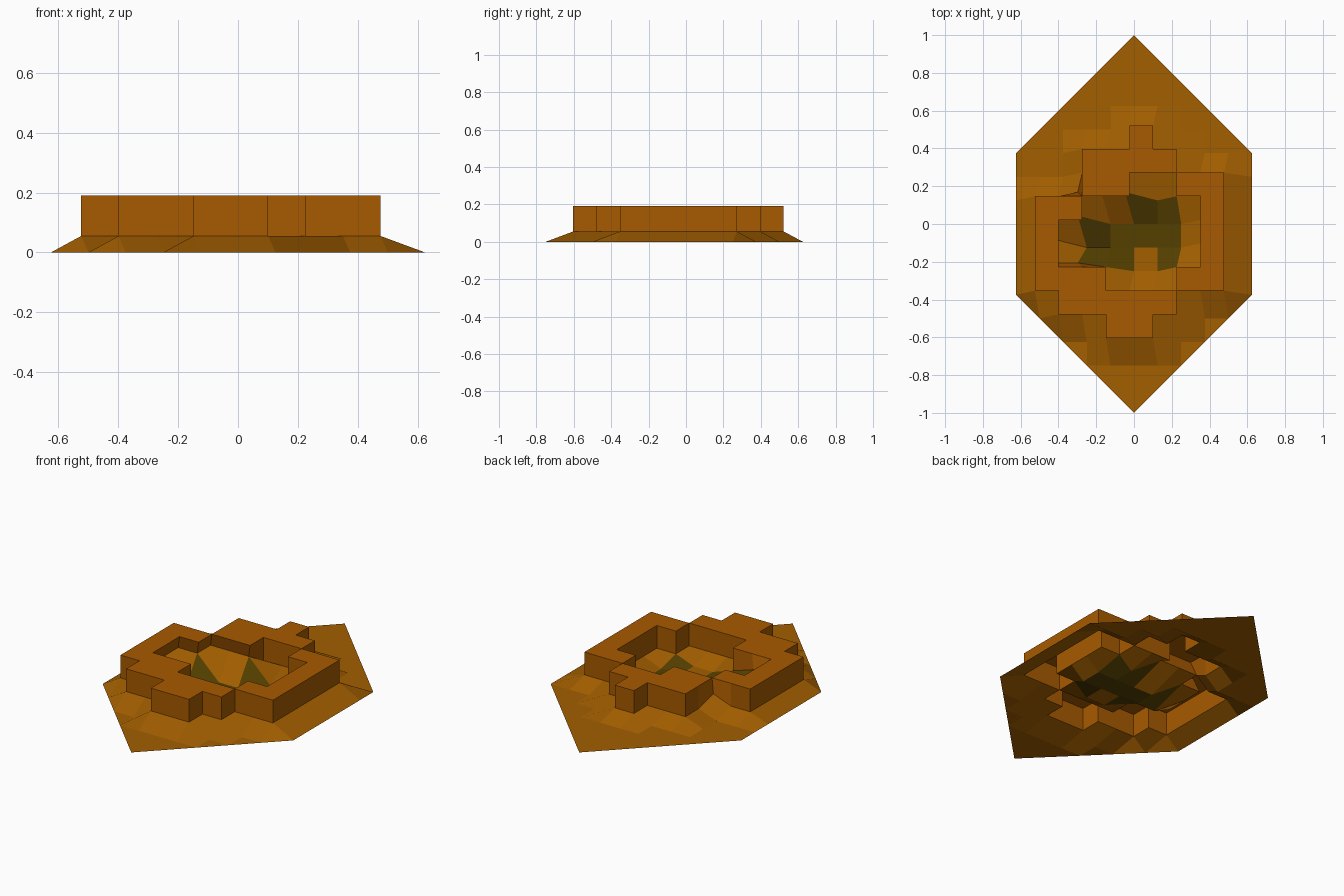
import bpy, bmesh

if "Cube" in bpy.data.objects:
    bpy.data.objects.remove(bpy.data.objects["Cube"])

S = 0.125                     # terrain cell size
RIM, TOP = 0.055, 0.19        # wall foot and wall top heights

# Wall cells per grid row: row -> list of (first, last) columns
wall_rows = {3: [(0, 0)], 2: [(-2, 1)], 1: [(-2, -1), (2, 3)],
             0: [(-4, -3), (3, 3)], -1: [(-4, -4), (3, 3)],
             -2: [(-4, -4), (3, 3)], -3: [(-4, -2), (2, 3)],
             -4: [(-3, 1)], -5: [(-1, 0)]}
wall = {(i, j) for j, runs in wall_rows.items()
        for a, b in runs for i in range(a, b + 1)}
# Darker cells of the pit floor
pit = {(0, 0), (1, 0), (-2, -1), (-1, -1), (0, -1), (1, -1),
       (-2, -2), (-1, -2), (1, -2)}
# Inner wall feet where the floor climbs twice as high
high = {(-3, 0), (-3, -1), (-3, -2), (-2, -2),
        (-2, 0), (-2, 1), (-1, 1), (0, 1)}


def corners(c):
    i, j = c
    return [(i, j), (i + 1, j), (i + 1, j + 1), (i, j + 1)]


foot = {v for c in wall for v in corners(c)}


def point(v):
    """Terrain position: each step up also shifts slightly left and back."""
    n = 2 if v in high else int(v in foot)
    return (v[0] * S - 0.024 * n, v[1] * S + 0.022 * n, RIM * n)


def top_point(v):
    return (v[0] * S - 0.024, v[1] * S + 0.022, TOP)


def material(name, color):
    m = bpy.data.materials.new(name)
    m.diffuse_color = (*color, 1)
    m.use_nodes = True
    m.node_tree.nodes["Principled BSDF"].inputs["Base Color"].default_value = m.diffuse_color
    return m


def grid_mesh(cells, pos, dark=()):
    bm, verts = bmesh.new(), {}
    for c in sorted(cells):
        # Cells cut by the hexagon's slanted edges become triangles
        ring = [v for v in corners(c) if abs(v[0]) + abs(v[1]) <= 8]
        if len(ring) < 3:
            continue
        for v in ring:
            if v not in verts:
                verts[v] = bm.verts.new(pos(v))
        f = bm.faces.new([verts[v] for v in ring])
        f.material_index = int(c in dark)
    return bm, verts


def finish(bm, name, mats):
    me = bpy.data.meshes.new(name)
    bm.to_mesh(me)
    bm.free()
    ob = bpy.data.objects.new(name, me)
    bpy.context.collection.objects.link(ob)
    for m in mats:
        me.materials.append(m)


sand = material("sand", (0.36, 0.112, 0.0))
clay = material("clay", (0.39, 0.102, 0.0))
moss = material("moss", (0.09, 0.05, 0.0))

# Ground: hexagonal sheet with sloping rim and pit floor, open under the wall
cells = {(i, j) for i in range(-5, 5) for j in range(-8, 8)} - wall
bm, _ = grid_mesh(cells, point, pit)
finish(bm, "ground", [sand, moss])

# Wall: flat top with its border dropped to the terrain, open underneath
bm, tops = grid_mesh(wall, top_point)
feet = {v: bm.verts.new(point(v)) for v in tops}
below = {tops[v]: feet[v] for v in tops}
for e in [e for e in bm.edges if e.is_boundary]:
    a, b = e.link_loops[0].vert, e.link_loops[0].link_loop_next.vert
    bm.faces.new((b, a, below[a], below[b]))
bmesh.ops.delete(bm, geom=[v for v in bm.verts if not v.link_faces],
                 context='VERTS')
finish(bm, "wall", [clay])
